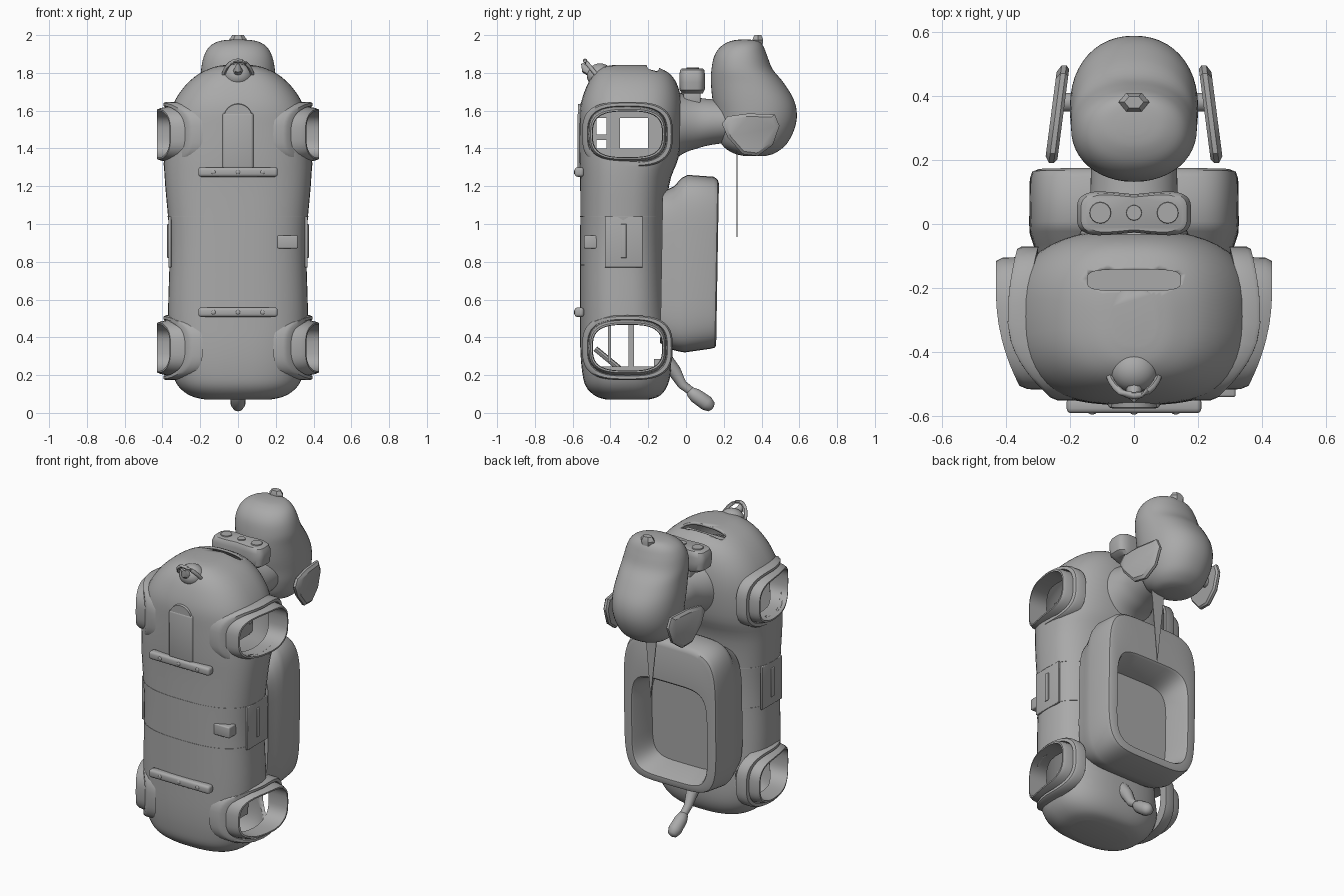
import bpy, bmesh, math
from mathutils import Vector

cube = bpy.data.objects.get("Cube")
if cube:
    bpy.data.objects.remove(cube, do_unlink=True)

grey = bpy.data.materials.new("plain_grey")
grey.use_nodes = True
grey.diffuse_color = (0.4, 0.4, 0.4, 1)
grey.node_tree.nodes["Principled BSDF"].inputs["Base Color"].default_value = (0.4, 0.4, 0.4, 1)


def finish(name, bm, angle=35):
    bmesh.ops.recalc_face_normals(bm, faces=bm.faces)
    me = bpy.data.meshes.new(name)
    bm.to_mesh(me)
    bm.free()
    me.materials.append(grey)
    me.shade_smooth()
    me.set_sharp_from_angle(angle=math.radians(angle))
    ob = bpy.data.objects.new(name, me)
    bpy.context.collection.objects.link(ob)
    return ob


def loft(name, rings, caps=True, closed=False, angle=35):
    bm = bmesh.new()
    rows = [[bm.verts.new(p) for p in r] for r in rings]
    n = len(rows[0])
    pairs = list(zip(rows, rows[1:])) + ([(rows[-1], rows[0])] if closed else [])
    for a, b in pairs:
        for i in range(n):
            j = (i + 1) % n
            bm.faces.new((a[i], a[j], b[j], b[i]))
    if caps and not closed:
        bm.faces.new(rows[0])
        bm.faces.new(rows[-1])
    return finish(name, bm, angle)


def oval(a, b, power=2.0, n=48):
    """Superellipse outline as (u, v) pairs."""
    out = []
    for i in range(n):
        t = 2 * math.pi * i / n
        c, s = math.cos(t), math.sin(t)
        out.append((a * math.copysign(abs(c) ** (2 / power), c),
                    b * math.copysign(abs(s) ** (2 / power), s)))
    return out


def spline(rows, steps=4):
    """Catmull-Rom blend between rows of numbers."""
    rows = [Vector(r) for r in rows]
    pts = [rows[0]] + rows + [rows[-1]]
    out = []
    for p, q, r, s in zip(pts, pts[1:], pts[2:], pts[3:]):
        for k in range(steps):
            t = k / steps
            out.append(0.5 * (2 * q + (r - p) * t + (2 * p - 5 * q + 4 * r - s) * t * t
                              + (3 * q - p - 3 * r + s) * t ** 3))
    return out + [rows[-1]]


def section(row, power, grow=0.0):
    z, back, front, w = row
    mid, half = (back + front) / 2, abs(front - back) / 2
    return [(u, mid + v, z) for u, v in oval(w + grow, half + grow, power)]


def box(name, centre, size, bevel=0.0):
    bm = bmesh.new()
    bmesh.ops.create_cube(bm, size=1)
    for v in bm.verts:
        v.co = Vector(centre) + Vector([c * s for c, s in zip(v.co, size)])
    if bevel:
        bmesh.ops.bevel(bm, geom=bm.edges[:], offset=bevel, segments=3, profile=0.5, affect='EDGES')
    return finish(name, bm)


def tube(name, path, radii, n=16):
    """Round tube along a path with a radius at each point."""
    path = [Vector(p) for p in path]
    rings = []
    for i, p in enumerate(path):
        d = (path[min(i + 1, len(path) - 1)] - path[max(i - 1, 0)]).normalized()
        side = d.orthogonal() if abs(d.x) > 0.9 else Vector((1, 0, 0)) - d * d.x
        side.normalize()
        up = d.cross(side)
        rings.append([p + side * u + up * v for u, v in oval(radii[i], radii[i], 2, n)])
    return loft(name, rings, angle=45)


def ball(name, centre, radii):
    bm = bmesh.new()
    bmesh.ops.create_uvsphere(bm, u_segments=24, v_segments=14, radius=1)
    for v in bm.verts:
        v.co = Vector(centre) + Vector([c * s for c, s in zip(v.co, radii)])
    return finish(name, bm)


def cut(target, cutter):
    cutter.hide_render = True
    mod = target.modifiers.new("cut", 'BOOLEAN')
    mod.object, mod.operation, mod.solver = cutter, 'DIFFERENCE', 'EXACT'
    bpy.context.view_layer.objects.active = target
    bpy.ops.object.modifier_apply(modifier=mod.name)
    bpy.data.objects.remove(cutter, do_unlink=True)


# Hollow body shell
body_rows = [(.07, -.42, -.2, .17), (.09, -.48, -.14, .25), (.14, -.53, -.1, .315),
             (.22, -.55, -.08, .35), (.35, -.56, -.08, .365), (.55, -.56, -.1, .37),
             (.9, -.56, -.11, .362), (1.2, -.56, -.09, .385), (1.35, -.565, -.04, .392),
             (1.5, -.565, -.02, .38), (1.62, -.56, -.02, .35), (1.72, -.53, -.04, .29),
             (1.79, -.49, -.08, .215), (1.83, -.44, -.15, .13), (1.842, -.38, -.2, .07)]
body = loft("body_shell", [section(r, 2.6) for r in spline(body_rows)])
shell = body.modifiers.new("shell", 'SOLIDIFY')
shell.thickness, shell.offset = 0.015, -1
bpy.context.view_layer.objects.active = body
bpy.ops.object.modifier_apply(modifier="shell")

# Seams around the middle of the body
for z in (.77, 1.04):
    row = (z, -.56, -.105, .37)
    row = min(spline(body_rows, 12), key=lambda r: abs(r[0] - z))
    flat = [section(row, 2.6, g) for g in (-.005, .002)]
    lift = lambda ring, h: [(x, y, zz + h) for x, y, zz in ring]
    loft("body_seam", [flat[0], flat[1], lift(flat[1], .005), lift(flat[0], .005)], closed=True)

# Leg sockets with flared collars
MID_Y = -.31
flange_x = lambda y: .37 - 2.3 * max(0, -.3 - y) ** 2 - .6 * max(0, y + .3) ** 2
outer_x = lambda y: .43 - .9 * max(0, -.22 - y) ** 2
for z0 in (.345, 1.475):
    hole = oval(.185, .122, 3)
    cutter = loft("socket_cutter", [[(x, MID_Y + u, z0 + v) for u, v in hole] for x in (-.6, .6)])
    cut(body, cutter)
    for s in (1, -1):
        profile = [(.24, .172, flange_x, -.04), (.24, .172, flange_x, .012),
                   (.232, .165, flange_x, .024), (.212, .15, flange_x, .024),
                   (.207, .146, flange_x, .008), (.205, .14, outer_x, -.02), (.195, .132, outer_x, 0),
                   (.186, .123, outer_x, 0), (.183, .121, flange_x, -.05)]
        rings = [[(s * (f(MID_Y + u) + dx), MID_Y + u, z0 + v) for u, v in oval(a, b, 3)]
                 for a, b, f, dx in profile]
        loft("leg_socket", rings, closed=True)

# Slot on the shoulder end, with its floor
slot = loft("slot_cutter", [[(u, -.175 + v, z) for u, v in oval(.145, .033, 4)] for z in (1.7, 2)])
cut(body, slot)
box("slot_floor", (0, -.19, 1.765), (.32, .12, .015))

# Inner frames seen through the sockets
for y, z, dy, dz in [(-.15, 1.475, .1, .32), (-.385, 1.475, .07, .32), (-.5, 1.475, .05, .3),
                     (-.28, 1.6, .42, .08), (-.28, 1.36, .42, .08), (-.445, 1.46, .08, .03)]:
    box("shoulder_frame", (0, y, z), (.3, dy, dz))
for y, z, dy, dz in [(-.29, .345, .03, .3), (-.405, .37, .015, .2), (-.3, .22, .36, .05), (-.14, .26, .06, .05)]:
    box("hip_frame", (0, y, z), (.3, dy, dz))
for s in (1, -1):
    tube("hip_strut", [(s * .1, -.48, .34), (s * .1, -.31, .2)], (.015, .015), 8)

# Basin on the back
tub = []
for y, w, lo, hi in [(-.13, .3, .37, 1.17), (-.07, .312, .335, 1.2), (-.03, .325, .325, 1.245),
                     (.0, .327, .32, 1.26), (.14, .325, .34, 1.25), (.16, .318, .345, 1.235),
                     (.167, .3, .36, 1.215), (.165, .262, .385, 1.0), (.155, .255, .39, .99),
                     (.0, .235, .42, .95)]:
    tub.append([(u, y + .008 * (v / .47), (lo + hi) / 2 + v)
                for u, v in oval(w, (hi - lo) / 2, 5, 64)])
loft("basin", tub)

# Neck and head
neck = [(-.1, .2, 1.3, 1.74), (-.02, .165, 1.37, 1.69), (.06, .14, 1.4, 1.67),
        (.14, .135, 1.42, 1.66), (.3, .13, 1.44, 1.65)]
loft("neck", [[(u, r[0], (r[2] + r[3]) / 2 + v) for u, v in oval(r[1], (r[3] - r[2]) / 2)]
              for r in spline(neck)])
head = [(1.36, .31, .42, .06), (1.375, .25, .47, .115), (1.42, .19, .53, .16), (1.5, .165, .573, .188),
        (1.58, .155, .587, .198), (1.66, .14, .57, .2), (1.75, .132, .515, .197), (1.82, .135, .458, .195),
        (1.89, .15, .43, .18), (1.94, .185, .41, .15), (1.968, .235, .385, .1), (1.976, .28, .34, .04)]
loft("head", [section(r, 2.15) for r in spline(head)], angle=60)
nose = [[(u, .38 + v, z) for u, v in oval(w, w * .7, 2, 6)]
        for z, w in ((1.92, .035), (1.975, .048), (2.0, .03))]
loft("nose", nose)

# Ears
ear = [(.19, 1.53), (.22, 1.57), (.33, 1.585), (.47, 1.58), (.495, 1.52),
       (.46, 1.42), (.38, 1.36), (.3, 1.37), (.22, 1.46)]
for s in (1, -1):
    rings = []
    for dx, k in ((0, .92), (.01, 1), (.025, 1), (.038, .86)):
        pts = [(.345 + (y - .345) * k, 1.475 + (z - 1.475) * k) for y, z in ear]
        rings.append([(s * (.2 + .13 * (.5 - y) + dx), y, z) for y, z in pts])
    loft("left_ear" if s > 0 else "right_ear", rings)
    tube("ear_joint", [(s * .16, .38, 1.5), (s * .225, .38, 1.5)], (.03, .03), 12)

# Thin tag hanging from the chin
tag = [(-.0, 1.42), (.1, 1.42), (.055, .93)]
loft("chin_tag", [[(x, y, z) for x, z in tag] for y in (.268, .273)])

# Collar console with three knobs
console = []
for z, k in ((1.69, .8), (1.71, .97), (1.75, 1), (1.79, 1), (1.815, .93), (1.822, .85)):
    console.append([(u * k, .033 + v * k * (.82 + .18 * min(1, abs(u) / .13)), z)
                    for u, v in oval(.178, .073, 4)])
loft("collar_console", console)
box("console_stem", (0, .033, 1.67), (.16, .09, .08), .01)
for x in (-.105, 0, .105):
    r = .026 if x == 0 else .036
    tube("console_knob", [(x, .035, 1.81), (x, .035, 1.828)], (r, r * .9))

# Lamp with loop handle
ball("lamp", (0, -.455, 1.785), (.075, .07, .065))
arc = [math.pi * i / 12 for i in range(13)]
tube("lamp_loop", [(.08 * math.cos(a), -.45 - .085 * math.sin(a), 1.76 + .105 * math.sin(a)) for a in arc],
     [.011] * 13, 8)
tube("lamp_spike", [(0, -.49, 1.8), (0, -.535, 1.82), (0, -.55, 1.85)], (.03, .022, .006), 8)

# Belly bars and raised belly strip
for z in (.533, 1.275):
    box("belly_bar", (0, -.565, z), (.42, .05, .05), .015)
    for x in (-.13, 0, .13):
        ball("bar_stud", (x, -.588, z), (.012, .006, .012))
box("belly_strip", (0, -.55, 1.44), (.165, .05, .3), .015)
tube("belly_strip_end", [(0, -.53, 1.56), (0, -.572, 1.56)], (.082, .075), 24)

# Small front port
box("front_port", (.262, -.5, .905), (.11, .08, .07), .008)

# Side hatches
for s in (1, -1):
    box("side_hatch", (s * .361, -.33, .905), (.016, .2, .27), .004)
    box("hatch_handle", (s * .369, -.33, .91), (.012, .03, .18), .004)

# Tail
tube("tail_stem", [(0, -.12, .28), (0, -.06, .22), (0, -.02, .15), (0, .04, .105)], (.05, .035, .025, .022))
tube("tail_tip", [(0, .01, .122), (0, .02, .115), (0, .05, .092), (0, .11, .05), (0, .135, .031), (0, .143, .026)],
     (.01, .026, .038, .04, .028, .01))
